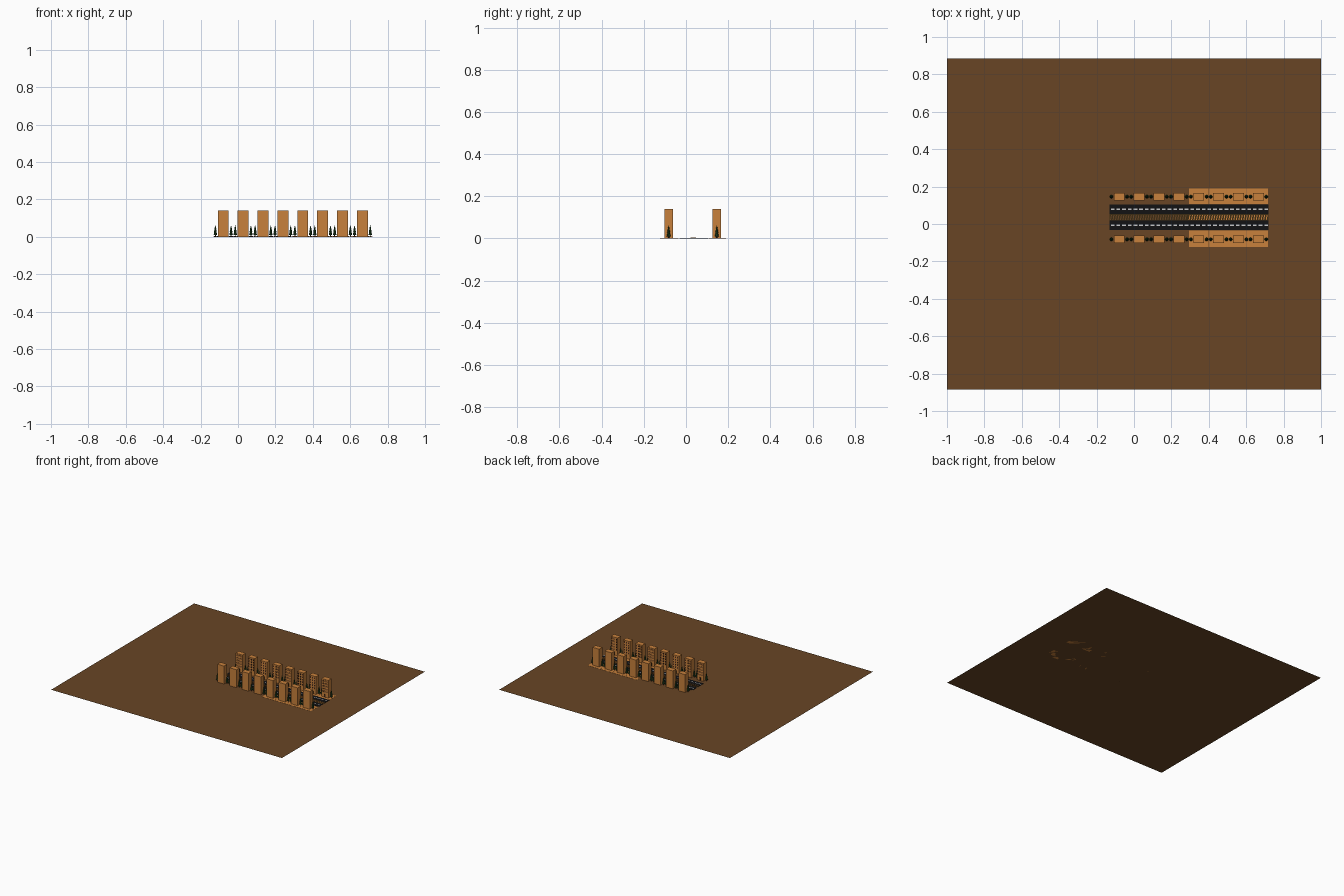
import bpy, bmesh
from mathutils import Matrix

if "Cube" in bpy.data.objects:
    bpy.data.objects.remove(bpy.data.objects["Cube"])


def material(name, rgb):
    m = bpy.data.materials.new(name)
    m.diffuse_color = (*rgb, 1)
    m.use_nodes = True
    m.node_tree.nodes["Principled BSDF"].inputs["Base Color"].default_value = m.diffuse_color
    return m


EARTH = material("earth", (0.14, 0.06, 0.018))
CLAY = material("clay", (0.58, 0.22, 0.045))
ASPHALT = material("asphalt", (0.006, 0.006, 0.007))
WHITE = material("white_paint", (0.75, 0.75, 0.72))
GLASS = material("window_dark", (0.07, 0.025, 0.012))
LEAF = material("leaf", (0.012, 0.05, 0.012))
BARK = material("bark", (0.05, 0.02, 0.008))
SOIL = material("median_soil", (0.045, 0.025, 0.006))


def finish(name, bm, mat):
    me = bpy.data.meshes.new(name)
    bm.to_mesh(me)
    bm.free()
    ob = bpy.data.objects.new(name, me)
    me.materials.append(mat)
    bpy.context.collection.objects.link(ob)
    return ob


def add_box(bm, x0, x1, y0, y1, z0, z1):
    m = Matrix.Translation(((x0 + x1) / 2, (y0 + y1) / 2, (z0 + z1) / 2))
    m = m @ Matrix.Diagonal((x1 - x0, y1 - y0, z1 - z0, 1))
    return bmesh.ops.create_cube(bm, size=1, matrix=m)["verts"]


def boxes(name, mat, items):
    bm = bmesh.new()
    for b in items:
        add_box(bm, *b)
    return finish(name, bm, mat)


def cone(bm, x, y, z0, z1, r0, r1, n=8):
    bmesh.ops.create_cone(bm, cap_ends=True, segments=n, radius1=r0, radius2=r1,
                          depth=z1 - z0, matrix=Matrix.Translation((x, y, (z0 + z1) / 2)))


X0, X1 = -0.13, 0.72
CENTRES = [-0.079 + 0.1063 * i for i in range(8)]

# flat ground sheet
bm = bmesh.new()
bmesh.ops.create_grid(bm, x_segments=1, y_segments=1, size=1,
                      matrix=Matrix.Diagonal((1, 0.885, 1, 1)))
finish("ground_sheet", bm, EARTH)

# two carriageways with dashed centre lines
for label, ya, yb in (("front", -0.031, 0.018), ("back", 0.053, 0.105)):
    boxes(label + "_road", ASPHALT, [(X0, X1, ya, yb, 0, 0.002)])
    ym = (ya + yb) / 2
    boxes(label + "_lane_dashes", WHITE,
          [(X0 + 0.006 + i * 0.0304, X0 + 0.026 + i * 0.0304, ym - 0.003, ym + 0.003, 0.002, 0.003)
           for i in range(28)])

# median strip with slanted slats
boxes("median_strip", SOIL, [(X0, X1, 0.018, 0.053, 0, 0.0015)])
for label, xa, xb, mat in (("left", X0, 0.29, EARTH), ("right", 0.29, X1, CLAY)):
    bm = bmesh.new()
    n = int((xb - xa) / 0.0133)
    for i in range(n):
        x = xa + 0.002 + i * 0.0133
        for v in add_box(bm, x, x + 0.005, 0.022, 0.048, 0.001, 0.004):
            if v.co.y > 0.035:
                v.co.x += 0.005
    finish(label + "_median_slats", bm, mat)

# paved plots and kerbs on the right half
boxes("pavement", CLAY, [b for c in CENTRES[4:] for b in (
    (c - 0.0525, c + 0.0525, -0.123, -0.036, 0, 0.001),
    (c - 0.0525, c + 0.0525, 0.106, 0.19, 0, 0.001))])

# tower blocks with road-facing windows, and conifers beside them
for label, yc, face in (("front", -0.082, 1), ("back", 0.146, -1)):
    boxes(label + "_towers", CLAY,
          [(c - 0.029, c + 0.029, yc - 0.02, yc + 0.02, 0, 0.14) for c in CENTRES])
    yw = yc + face * 0.0205
    wins, doors = [], []
    for c in CENTRES:
        for row in range(5):
            z = 0.04 + row * 0.02
            for dx in (-0.018, 0, 0.018):
                wins.append((c + dx - 0.004, c + dx + 0.004, yw - 0.001, yw + 0.001, z, z + 0.011))
        doors.append((c - 0.006, c + 0.006, yw - 0.001, yw + 0.001, 0.001, 0.024))
    boxes(label + "_windows", GLASS, wins)
    boxes(label + "_doors", BARK, doors)
    leaves, trunks = bmesh.new(), bmesh.new()
    for c in CENTRES:
        for dx in (-0.042, 0.042):
            cone(trunks, c + dx, yc, 0, 0.012, 0.003, 0.003, 6)
            cone(leaves, c + dx, yc, 0.01, 0.034, 0.0095, 0.004)
            cone(leaves, c + dx, yc, 0.026, 0.047, 0.0075, 0.003)
            cone(leaves, c + dx, yc, 0.042, 0.062, 0.005, 0.0)
    finish(label + "_tree_foliage", leaves, LEAF)
    finish(label + "_tree_trunks", trunks, BARK)
